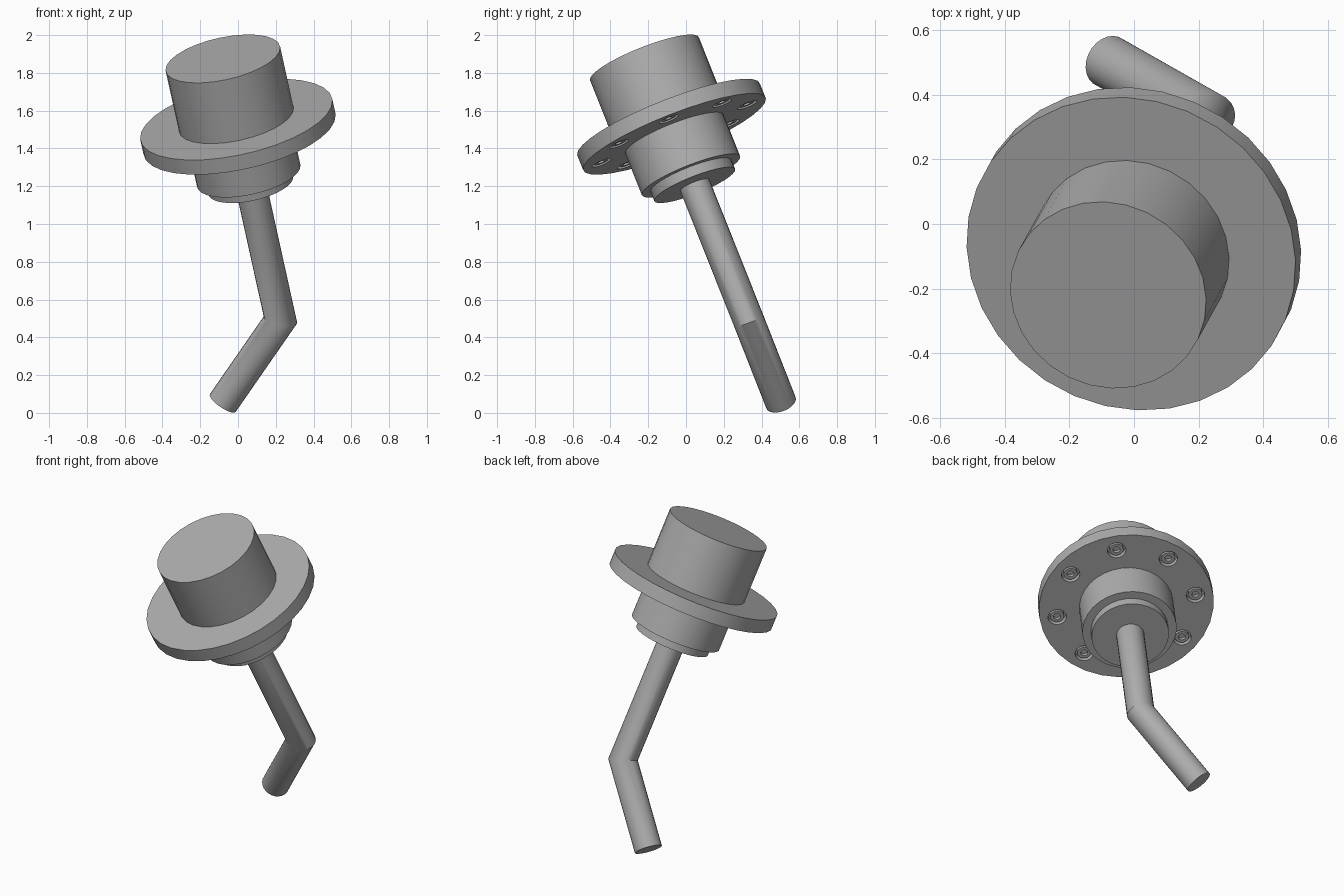
import bpy, bmesh, math
from mathutils import Vector, Matrix

cube = bpy.data.objects.get("Cube")
if cube:
    bpy.data.objects.remove(cube, do_unlink=True)

# Single painted-metal colour
grey = bpy.data.materials.new("mid_grey")
grey.use_nodes = True
colour = (0.42, 0.42, 0.42, 1)
grey.diffuse_color = colour
grey.node_tree.nodes["Principled BSDF"].inputs["Base Color"].default_value = colour

# Tilted main axis: from the centre of the top cap down to the rod's bend
TOP = Vector((-0.08, -0.22, 1.875))
BEND = Vector((0.225, 0.33, 0.493))
END = Vector((-0.08, 0.503, 0.053))
DOWN = (BEND - TOP).normalized()
TILT = Vector((0, 0, 1)).rotation_difference(-DOWN).to_matrix().to_4x4()
FRAME = Matrix.Translation(TOP) @ TILT      # local z = 0 at the cap, negative below


def finish(bm, name):
    bmesh.ops.recalc_face_normals(bm, faces=bm.faces)
    mesh = bpy.data.meshes.new(name)
    bm.to_mesh(mesh)
    bm.free()
    mesh.materials.append(grey)
    obj = bpy.data.objects.new(name, mesh)
    bpy.context.collection.objects.link(obj)
    return obj


def smooth(obj):
    bpy.ops.object.select_all(action='DESELECT')
    bpy.context.view_layer.objects.active = obj
    obj.select_set(True)
    bpy.ops.object.shade_smooth_by_angle(angle=math.radians(35))


def add_cylinder(bm, radius, start, end, sides, x=0, y=0):
    place = FRAME @ Matrix.Translation((x, y, -(start + end) / 2))
    bmesh.ops.create_cone(bm, cap_ends=True, segments=sides, radius1=radius,
                          radius2=radius, depth=end - start, matrix=place)


def cylinder(name, radius, start, end, sides=32):
    bm = bmesh.new()
    add_cylinder(bm, radius, start, end, sides)
    return finish(bm, name)


# Stacked round body, measured downwards from the cap
FLANGE_TOP, FLANGE_BOTTOM = 0.353, 0.438
smooth(cylinder("upper_housing", 0.31, 0, FLANGE_TOP + 0.01, 28))
smooth(cylinder("lower_collar", 0.28, FLANGE_BOTTOM - 0.01, 0.68))
smooth(cylinder("end_step", 0.23, 0.67, 0.735))
flange = cylinder("flange", 0.52, FLANGE_TOP, FLANGE_BOTTOM)

# Counterbored pockets on the underside of the flange
BOLTS = [(0.415 * math.cos(a), 0.415 * math.sin(a))
         for a in (math.radians(45 * i - 2) for i in range(8))]
bm = bmesh.new()
for x, y in BOLTS:
    add_cylinder(bm, 0.055, FLANGE_BOTTOM - 0.035, FLANGE_BOTTOM + 0.05, 20, x, y)
cutter = finish(bm, "pocket_cutter")
cutter.hide_render = True
cut = flange.modifiers.new("pockets", 'BOOLEAN')
cut.operation, cut.solver, cut.object = 'DIFFERENCE', 'EXACT', cutter
bpy.context.view_layer.objects.active = flange
bpy.ops.object.modifier_apply(modifier=cut.name)
bpy.data.objects.remove(cutter, do_unlink=True)
smooth(flange)

# Socket screws seated in the pockets: (radius, depth) profile spun round each bolt
SCREW = [(0.041, FLANGE_BOTTOM - 0.037), (0.041, FLANGE_BOTTOM - 0.005),
         (0.021, FLANGE_BOTTOM - 0.005), (0.021, FLANGE_BOTTOM - 0.025)]
bm = bmesh.new()
for x, y in BOLTS:
    rings = []
    for radius, depth in SCREW:
        rings.append([bm.verts.new(FRAME @ Vector((
            x + radius * math.cos(k * math.tau / 18),
            y + radius * math.sin(k * math.tau / 18), -depth))) for k in range(18)])
    for a, b in zip(rings, rings[1:]):
        for k in range(18):
            j = (k + 1) % 18
            bm.faces.new((a[k], a[j], b[j], b[k]))
    bm.faces.new(rings[0])
    bm.faces.new(rings[-1])
smooth(finish(bm, "flange_screws"))


# Bent rod: one circle slid along its axis onto the start, mitre and end planes
def slide(points, direction, origin, normal):
    return [p + direction * ((origin - p).dot(normal) / direction.dot(normal))
            for p in points]


SIDES, RADIUS = 24, 0.083
LOWER = (END - BEND).normalized()
circle = [FRAME @ Vector((RADIUS * math.cos(k * math.tau / SIDES),
                          RADIUS * math.sin(k * math.tau / SIDES), -0.72))
          for k in range(SIDES)]
mitre = slide(circle, DOWN, BEND, DOWN + LOWER)
tip = slide(mitre, LOWER, END, LOWER)
bm = bmesh.new()
rings = [[bm.verts.new(p) for p in ring] for ring in (circle, mitre, tip)]
for a, b in zip(rings, rings[1:]):
    for k in range(SIDES):
        j = (k + 1) % SIDES
        bm.faces.new((a[k], a[j], b[j], b[k]))
bm.faces.new(rings[0])
bm.faces.new(rings[-1])
rod = finish(bm, "bent_rod")
smooth(rod)
